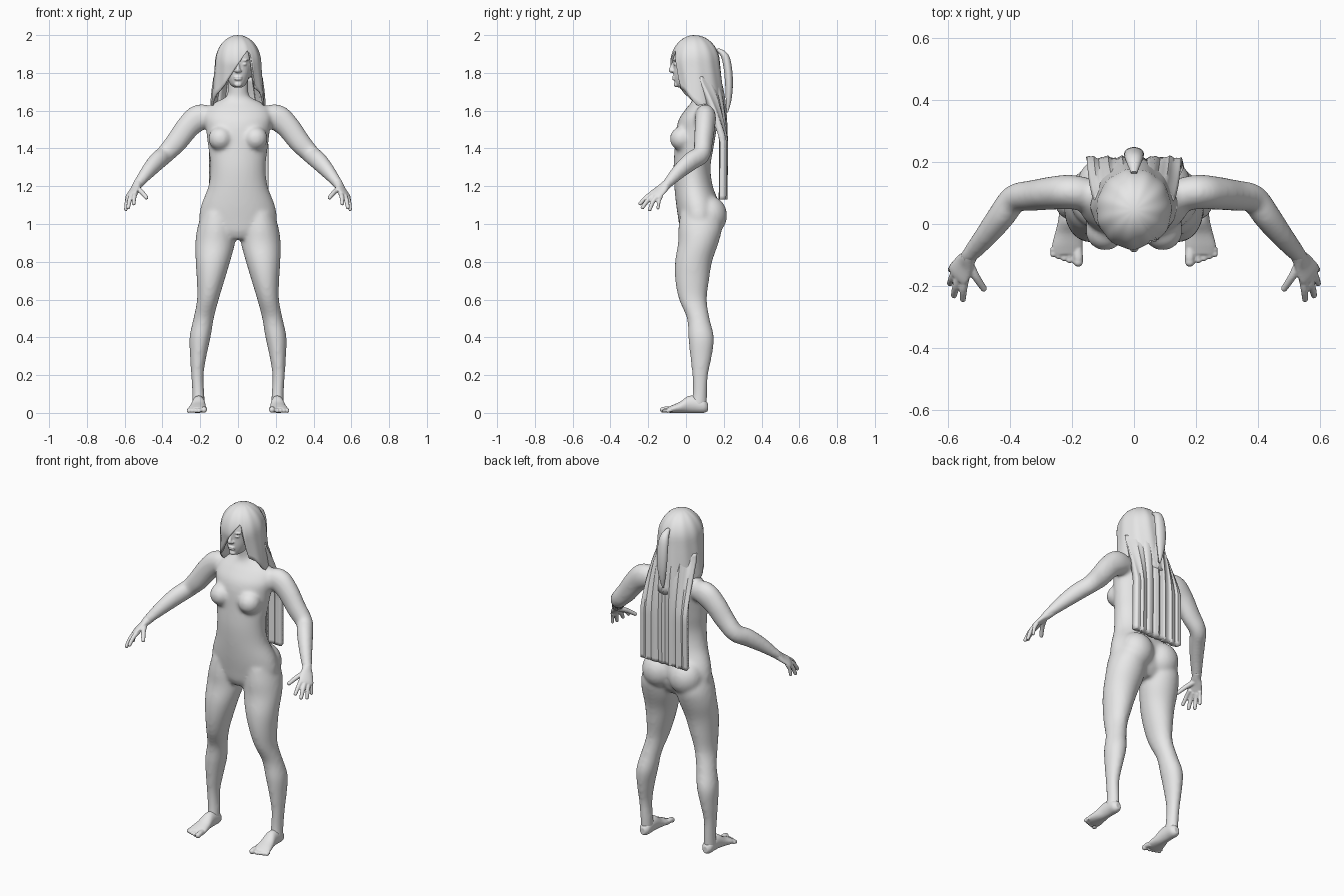
import bpy, bmesh, math
from mathutils import Vector, Matrix

if "Cube" in bpy.data.objects:
    bpy.data.objects.remove(bpy.data.objects["Cube"])

skin = bpy.data.materials.new("plain_grey")
skin.diffuse_color = (0.8, 0.8, 0.8, 1)
skin.use_nodes = True
skin.node_tree.nodes["Principled BSDF"].inputs["Base Color"].default_value = skin.diffuse_color
X, Y, Z = Vector((1, 0, 0)), Vector((0, 1, 0)), Vector((0, 0, 1))


def spline(rows, n=4):
    """Catmull-Rom through rows of numbers."""
    out = []
    for i in range(len(rows) - 1):
        p = [rows[max(0, min(len(rows) - 1, i + k))] for k in (-1, 0, 1, 2)]
        for j in range(n):
            t = j / n
            out.append([0.5 * (2 * b + (c - a) * t + (2 * a - 5 * b + 4 * c - d) * t * t
                               + (3 * b - a - 3 * c + d) * t ** 3) for a, b, c, d in zip(*p)])
    return out + [list(rows[-1])]


def tube(bm, rows, ref=X, side=1, flat=None, sides=24):
    """Capped tube through (x, y, z, radius along ref, other radius)."""
    rows = spline(rows)
    rings = []
    for i, (x, y, z, ra, rb) in enumerate(rows):
        a, b = rows[max(i - 1, 0)], rows[min(i + 1, len(rows) - 1)]
        d = (Vector(b[:3]) - Vector(a[:3])).normalized()
        u, v = flat or (None, None)
        if not flat:
            u = (ref - d * ref.dot(d)).normalized()
            v = d.cross(u)
        ring = []
        for k in range(sides):
            t = 2 * math.pi * k / sides
            p = Vector((x, y, z)) + u * ra * math.cos(t) + v * rb * math.sin(t)
            ring.append(bm.verts.new((p.x * side, p.y, p.z)))
        rings.append(ring)
    for r, s in zip(rings, rings[1:]):
        for k in range(sides):
            bm.faces.new((r[k], r[k - 1], s[k - 1], s[k]))
    bm.faces.new(rings[0])
    bm.faces.new(rings[-1])


def column(bm, rows, side=1):
    """Upright form from (z, x0, x1, y0, y1) extents."""
    tube(bm, [((a + b) / 2, (c + d) / 2, z, (b - a) / 2, (d - c) / 2)
              for z, a, b, c, d in rows], side=side, flat=(X, Y), sides=32)


def ball(bm, c, r):
    bmesh.ops.create_uvsphere(bm, u_segments=24, v_segments=16, radius=1,
                              matrix=Matrix.Translation(c) @ Matrix.Diagonal((*r, 1)))


def finish(bm, name, voxel=0, smooth=0):
    bmesh.ops.recalc_face_normals(bm, faces=bm.faces)
    for f in bm.faces:
        f.smooth = True
    me = bpy.data.meshes.new(name)
    bm.to_mesh(me)
    bm.free()
    me.materials.append(skin)
    ob = bpy.data.objects.new(name, me)
    bpy.context.collection.objects.link(ob)
    if voxel:
        m = ob.modifiers.new("blend", 'REMESH')
        m.mode, m.voxel_size, m.use_smooth_shade = 'VOXEL', voxel, True
        m = ob.modifiers.new("soften", 'SMOOTH')
        m.factor, m.iterations = 0.5, smooth
    return ob


# Body: torso, neck, arms and legs blended together
bm = bmesh.new()
column(bm, [(z, -w, w, f, b) for z, w, f, b in [
    (.92, .09, -.01, .13), (.96, .17, -.03, .16), (1.02, .205, -.04, .178),
    (1.1, .195, -.052, .178), (1.2, .157, -.062, .142), (1.3, .146, -.066, .13),
    (1.4, .157, -.06, .145), (1.5, .17, -.052, .162), (1.56, .18, -.035, .168),
    (1.61, .165, 0, .165), (1.645, .12, .028, .152), (1.675, .062, .038, .138),
    (1.72, .055, .036, .132), (1.78, .055, .03, .13)]])
for s in (1, -1):
    column(bm, [(1.06, .03, .19, -.03, .17), (.98, .015, .215, -.04, .19),
                (.9, .016, .226, -.042, .172), (.8, .042, .224, -.058, .138),
                (.7, .072, .218, -.057, .122), (.6, .102, .217, -.037, .11),
                (.5, .128, .236, .005, .125), (.4, .145, .257, .012, .148),
                (.3, .167, .254, .022, .137), (.2, .182, .248, .033, .117),
                (.1, .178, .242, .034, .112), (.03, .175, .242, .02, .11)], s)
    tube(bm, [(.12, .09, 1.565, .05, .05), (.2, .103, 1.565, .07, .056),
              (.26, .1, 1.52, .064, .054), (.325, .092, 1.435, .058, .05),
              (.385, .082, 1.37, .05, .046), (.425, .03, 1.335, .05, .045),
              (.475, -.035, 1.28, .041, .038), (.53, -.1, 1.212, .026, .028),
              (.54, -.115, 1.2, .024, .027)], Z, s)
    ball(bm, (s * .093, -.022, 1.452), (.064, .064, .064))
    ball(bm, (s * .088, .122, 1.045), (.098, .096, .105))
finish(bm, "body", .01, 10)

# Hands: palm, four fingers and thumb
for s, label in ((1, "left"), (-1, "right")):
    bm = bmesh.new()
    tube(bm, [(.515, -.08, 1.228, .026, .024), (.532, -.105, 1.207, .024, .026),
              (.548, -.13, 1.183, .017, .036), (.565, -.16, 1.158, .014, .042),
              (.572, -.172, 1.147, .01, .038)], Vector((.5, 0, 1)), s)
    for base, tip, r in [((.543, -.168, 1.165), (.552, -.243, 1.108), .011),
                         ((.562, -.165, 1.155), (.581, -.23, 1.088), .0115),
                         ((.576, -.152, 1.148), (.594, -.192, 1.077), .011),
                         ((.58, -.132, 1.15), (.593, -.148, 1.085), .0095),
                         ((.535, -.12, 1.19), (.485, -.208, 1.14), .012)]:
        a, b = Vector(base), Vector(tip)
        m = a.lerp(b, .5) + Vector((.002, -.003, .006))
        tube(bm, [(*a, r * 1.25, r * 1.25), (*m, r * 1.1, r * 1.1), (*b, r * .9, r * .9)],
             Z, s, sides=12)
        ball(bm, (tip[0] * s, tip[1], tip[2]), (r * .9,) * 3)
    finish(bm, label + "_hand", .004, 3)

    # Feet: heel to ball, then toes
    bm = bmesh.new()
    tube(bm, [(.208, .116, .03, .016, .02), (.208, .095, .037, .031, .037),
              (.208, .05, .045, .033, .045), (.209, .01, .044, .036, .044),
              (.212, -.03, .03, .043, .03), (.215, -.07, .021, .05, .021),
              (.215, -.098, .015, .047, .014)], X, s, (X, Z))
    for k in range(5):
        x, r = (.18, .016) if k == 0 else (.19 + .0175 * k, .0115)
        y = -.122 + .0065 * k
        tube(bm, [(x + .003, -.075, .018, r, r), (x, y + .015, r + .004, r, r * .9),
                  (x, y, r, r * .9, r * .85)], X, s, sides=12)
        ball(bm, (x * s, y, r), (r,) * 3)
    finish(bm, label + "_foot", .004, 3)

# Head: skull, face, nose, lips, eyes, brows
bm = bmesh.new()
ball(bm, (0, .05, 1.865), (.098, .116, .12))
column(bm, [(z, -w, w, f, b) for z, w, f, b in [
    (1.722, .02, -.04, .02), (1.74, .042, -.056, .05), (1.78, .06, -.066, .08),
    (1.83, .074, -.067, .1), (1.88, .08, -.07, .1), (1.93, .065, -.058, .1)]])
tube(bm, [(0, -.064, 1.858, .008, .008), (0, -.074, 1.832, .009, .01),
          (0, -.08, 1.814, .014, .012), (0, -.07, 1.804, .012, .006)])
for z in (1.777, 1.767):
    ball(bm, (0, -.065, z), (.022, .009, .006))
ball(bm, (0, -.053, 1.738), (.02, .012, .014))
for s in (1, -1):
    ball(bm, (s * .032, -.057, 1.846), (.015, .009, .007))
    ball(bm, (s * .034, -.057, 1.867), (.024, .011, .006))
    ball(bm, (s * .013, -.072, 1.811), (.008, .009, .007))
finish(bm, "head", .004, 4)

# Hair cap: dome whose hem sweeps across the face as a fringe
hem = [(-180, 1.55), (-120, 1.58), (-90, 1.64), (-50, 1.7), (-33, 1.735), (-8, 1.82),
       (15, 1.89), (30, 1.925), (36, 1.87), (42, 1.72), (60, 1.7), (90, 1.64),
       (120, 1.58), (180, 1.55)]


def hem_height(deg):
    for (a, p), (b, q) in zip(hem, hem[1:]):
        if deg <= b:
            return p + (q - p) * (deg - a) / (b - a)


bm = bmesh.new()
crown = bm.verts.new((0, .045, 2))
cols = []
for i in range(90):
    deg = -180 + i * 4
    t = math.radians(deg)
    low = hem_height(deg)
    col = []
    for j in range(1, 19):
        z = 2 - (2 - low) * (j / 18) ** 1.6
        drop = max(0, 1.85 - z)
        f = math.sqrt(max(0, 1 - (max(0, z - 1.85) / .15) ** 2))
        f *= 1 + .012 * math.sin(11 * t + 8 * z)
        depth = (.127 * f - .2 * drop) if math.cos(t) > 0 else (.135 * f + .12 * drop)
        col.append(bm.verts.new(((.122 * f + .08 * drop) * math.sin(t),
                                 .045 - depth * math.cos(t), z)))
    cols.append(col)
for i, a in enumerate(cols):
    b = cols[(i + 1) % 90]
    bm.faces.new((crown, a[0], b[0]))
    for j in range(17):
        bm.faces.new((a[j], a[j + 1], b[j + 1], b[j]))
ob = finish(bm, "hair_cap")
m = ob.modifiers.new("thickness", 'SOLIDIFY')
m.thickness, m.offset = .01, -1

# Long back hair: rippled hanging sheet
bm = bmesh.new()
path = spline([(1.78, .13, .178), (1.68, .143, .2), (1.55, .15, .213),
               (1.4, .153, .216), (1.25, .154, .215), (1.13, .155, .214)])
grid = []
for z, w, y in path:
    wrap = .1 * max(0, min(1, (z - 1.45) / .3))
    grid.append([])
    for k in range(41):
        u = k / 20 - 1
        ripple = .004 * math.sin(u * 19) + .002 * math.sin(u * 43)
        grid[-1].append(bm.verts.new((u * w, y - wrap * u * u + ripple, z)))
for r, s in zip(grid, grid[1:]):
    for k in range(40):
        bm.faces.new((r[k], r[k + 1], s[k + 1], s[k]))
ob = finish(bm, "back_hair")
if sum(f.normal.y for f in ob.data.polygons) < 0:
    ob.data.flip_normals()
m = ob.modifiers.new("thickness", 'SOLIDIFY')
m.thickness, m.offset = .035, -1

# Tied tail hanging over the back hair
bm = bmesh.new()
tube(bm, [(0, .165, 1.925, .01, .008), (0, .205, 1.89, .026, .02), (0, .222, 1.82, .032, .022),
          (0, .228, 1.73, .03, .02), (0, .225, 1.65, .018, .014), (0, .218, 1.59, .004, .004)])
finish(bm, "hair_tail")

# Keep creases crisp on the hair edges
bpy.ops.object.select_all(action='DESELECT')
for n in ("hair_cap", "back_hair", "hair_tail"):
    bpy.data.objects[n].select_set(True)
    bpy.context.view_layer.objects.active = bpy.data.objects[n]
bpy.ops.object.shade_smooth_by_angle(angle=math.radians(40))
